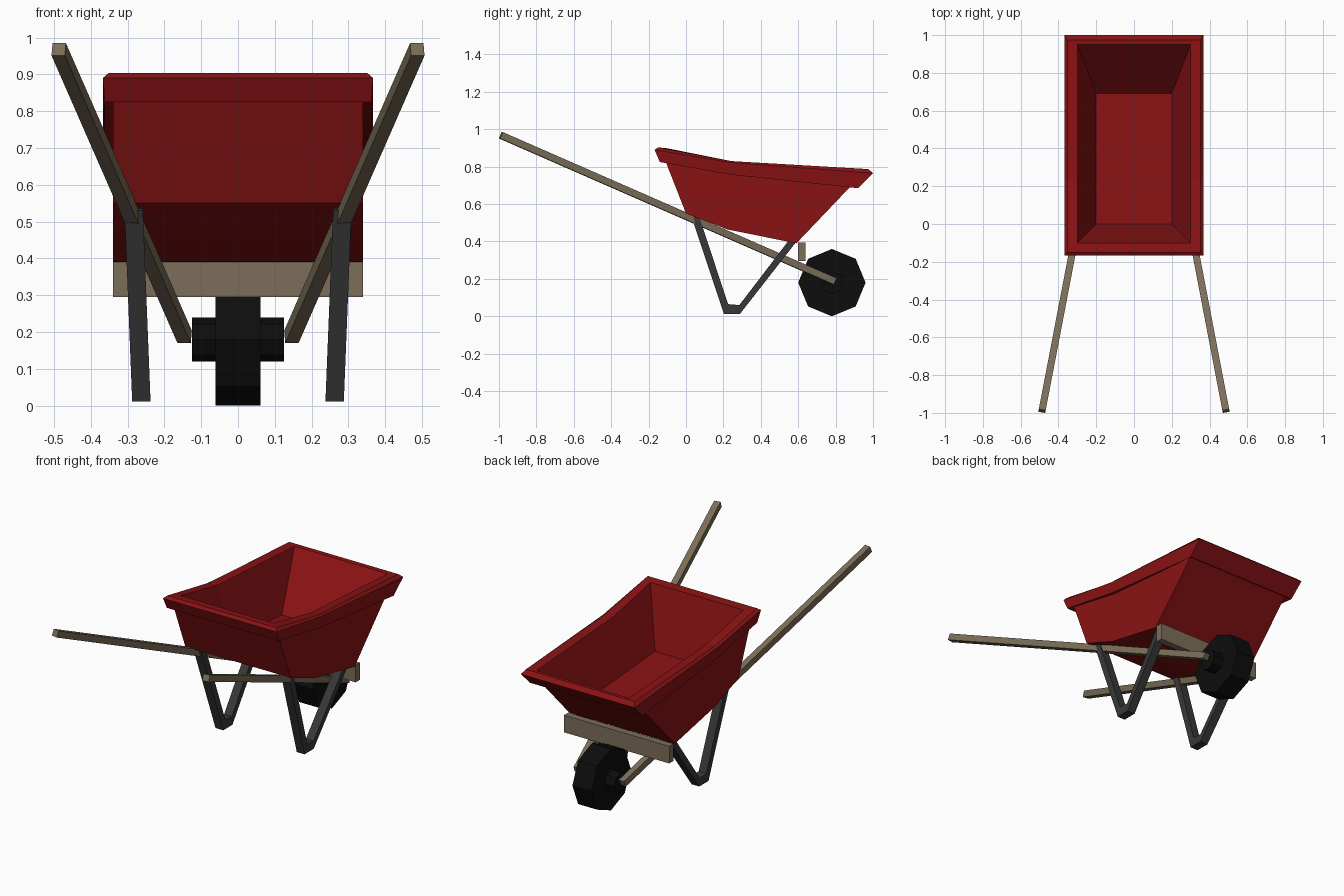
import bpy
from mathutils import Vector
from math import radians

if "Cube" in bpy.data.objects:
    bpy.data.objects.remove(bpy.data.objects["Cube"])


def material(name, rgb):
    m = bpy.data.materials.new(name)
    m.diffuse_color = (*rgb, 1)
    m.use_nodes = True
    m.node_tree.nodes["Principled BSDF"].inputs["Base Color"].default_value = m.diffuse_color
    return m


RED = material("red_paint", (0.25, 0.006, 0.007))
WOOD = material("wood", (0.2, 0.155, 0.1))
STEEL = material("dark_steel", (0.04, 0.04, 0.04))
RUBBER = material("rubber", (0.004, 0.004, 0.004))


def make(name, verts, faces, mat):
    me = bpy.data.meshes.new(name)
    me.from_pydata(verts, [], faces)
    me.materials.append(mat)
    ob = bpy.data.objects.new(name, me)
    bpy.context.collection.objects.link(ob)
    # consistent outward normals
    import bmesh
    bm = bmesh.new()
    bm.from_mesh(me)
    bmesh.ops.recalc_face_normals(bm, faces=bm.faces)
    bm.to_mesh(me)
    bm.free()
    return ob


def rings(name, loops, mat, caps):
    # skin a stack of equal-length rings; caps index into one ring
    n = len(loops[0])
    last = (len(loops) - 1) * n
    faces = [(k * n + i, k * n + (i + 1) % n, (k + 1) * n + (i + 1) % n, (k + 1) * n + i)
             for k in range(len(loops) - 1) for i in range(n)]
    faces += [tuple(c) for c in caps] + [tuple(last + i for i in c) for c in caps]
    return make(name, [p for lp in loops for p in lp], faces, mat)


# Tub: half width and (y, z) at front, middle and back of each ring
tub_rings = [
    (0.34, (0.0, 0.55), (0.22, 0.465), (0.59, 0.39)),
    (0.34, (-0.11, 0.83), (0.24, 0.76), (0.89, 0.705)),
    (0.362, (-0.14, 0.825), (0.24, 0.757), (0.92, 0.685)),
    (0.367, (-0.168, 0.89), (0.24, 0.822), (1.0, 0.765)),
    (0.352, (-0.15, 0.903), (0.24, 0.83), (0.975, 0.787)),
    (0.30, (-0.10, 0.898), (0.24, 0.828), (0.95, 0.785)),
    (0.20, (0.0, 0.56), (0.24, 0.543), (0.69, 0.51)),
]
loops = [[(w, *p) for p in pts] + [(-w, *p) for p in reversed(pts)] for w, *pts in tub_rings]
rings("tub", loops, RED, [(0, 1, 4, 5), (1, 2, 3, 4)])


def bar(name, a, b, size, mat):
    # square bar between two points
    a, b = Vector(a), Vector(b)
    d = (b - a).normalized()
    up = (Vector((0, 0, 1)) - d * d.z).normalized() * size / 2
    side = d.cross(up)
    ends = [[p + side + up, p - side + up, p - side - up, p + side - up] for p in (a, b)]
    return rings(name, ends, mat, [(0, 1, 2, 3)])


# V-shaped leg outline in side view, as outer and inner edges
outer = [(0.03, 0.53), (0.203, 0.012), (0.288, 0.012), (0.595, 0.405)]
inner = [(0.065, 0.55), (0.225, 0.065), (0.285, 0.06), (0.545, 0.40)]
for s, label in ((1, "right"), (-1, "left")):
    bar(f"{label}_handle", (s * 0.487, -0.99, 0.968), (s * 0.145, 0.795, 0.187), 0.037, WOOD)
    leg = []
    for (y0, z0), (y1, z1) in zip(outer, inner):
        x0, x1 = 0.262 + 0.04 * z0, 0.262 + 0.04 * z1
        leg.append([(s * (x0 + 0.025), y0, z0), (s * (x1 + 0.025), y1, z1),
                    (s * (x1 - 0.025), y1, z1), (s * (x0 - 0.025), y0, z0)])
    rings(f"{label}_leg", leg, STEEL, [(0, 1, 2, 3)])

# Cross plank under the tub
bar("cross_plank", (-0.34, 0.62, 0.345), (0.34, 0.62, 0.345), 0.1, WOOD)
plank = bpy.data.objects["cross_plank"]
for v in plank.data.vertices:
    v.co.y = 0.62 + (v.co.y - 0.62) * 0.4

# Octagonal wheel and hub
for name, r, w in (("wheel", 0.18, 0.123), ("hub", 0.06, 0.25)):
    bpy.ops.mesh.primitive_cylinder_add(vertices=8, radius=r, depth=w,
                                        location=(0, 0.78, 0.18), rotation=(0, radians(90), 0))
    bpy.context.object.name = name
    bpy.context.object.data.materials.append(RUBBER)
